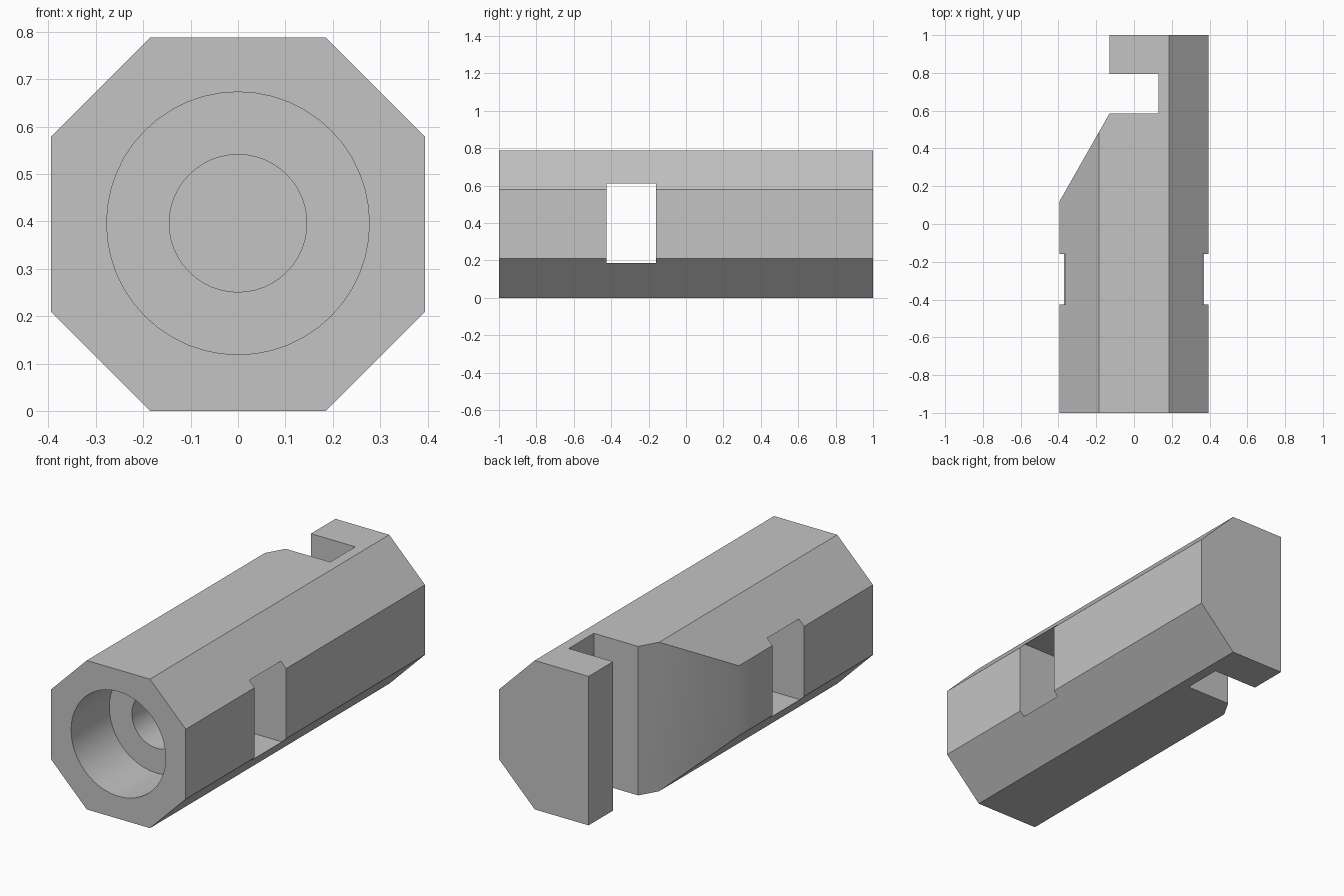
import bpy
import bmesh
import math
from mathutils import Matrix

cube = bpy.data.objects.get("Cube")
if cube:
    bpy.data.objects.remove(cube, do_unlink=True)

HALF, FLAT = 0.394, 0.185  # half width and half length of the flat sides

grey = bpy.data.materials.new("plain_grey")
grey.use_nodes = True
colour = (0.55, 0.55, 0.55, 1)
grey.diffuse_color = colour
grey.node_tree.nodes["Principled BSDF"].inputs["Base Color"].default_value = colour


def add_object(name, bm):
    bmesh.ops.recalc_face_normals(bm, faces=bm.faces)
    mesh = bpy.data.meshes.new(name)
    bm.to_mesh(mesh)
    bm.free()
    mesh.materials.append(grey)
    obj = bpy.data.objects.new(name, mesh)
    bpy.context.collection.objects.link(obj)
    return obj


def prism(name, points, direction):
    """Extrude a flat outline along a direction."""
    bm = bmesh.new()
    face = bm.faces.new([bm.verts.new(p) for p in points])
    moved = bmesh.ops.extrude_face_region(bm, geom=[face])["geom"]
    verts = [v for v in moved if isinstance(v, bmesh.types.BMVert)]
    bmesh.ops.translate(bm, verts=verts, vec=direction)
    return add_object(name, bm)


def bore(name, radius, y_end):
    """Round cutter entering from the front."""
    y_start = -1.1
    bm = bmesh.new()
    place = (Matrix.Translation((0, (y_start + y_end) / 2, HALF + 0.002))
             @ Matrix.Rotation(math.pi / 2, 4, 'X'))
    bmesh.ops.create_cone(bm, cap_ends=True, segments=48, radius1=radius,
                          radius2=radius, depth=y_end - y_start, matrix=place)
    return add_object(name, bm)


# Eight-sided bar
octagon = [(FLAT, -HALF), (HALF, -FLAT), (HALF, FLAT), (FLAT, HALF),
           (-FLAT, HALF), (-HALF, FLAT), (-HALF, -FLAT), (-FLAT, -HALF)]
body = prism("octagonal_connector", [(x, -1, z + HALF) for x, z in octagon], (0, 2, 0))

# Hook-shaped end with its sloping shoulder
hook = [(-0.13, 1.1), (-0.13, 0.795), (0.13, 0.795), (0.13, 0.585),
        (-0.13, 0.585), (-0.5, -0.066), (-0.5, 1.1)]
hook_cutter = prism("hook_cutter", [(x, y, -0.1) for x, y in hook], (0, 0, 1))

# Square window across the bar
window = [(-0.425, 0.185), (-0.16, 0.185), (-0.16, 0.61), (-0.425, 0.61)]
window_cutter = prism("window_cutter", [(-0.6, y, z) for y, z in window], (1.2, 0, 0))

# Stepped bore from the front into the window
cutters = [hook_cutter, window_cutter,
           bore("wide_bore_cutter", 0.277, -0.68),
           bore("narrow_bore_cutter", 0.145, -0.3)]

bpy.ops.object.select_all(action='DESELECT')
body.select_set(True)
bpy.context.view_layer.objects.active = body
for cutter in cutters:
    cutter.hide_render = True
    mod = body.modifiers.new(cutter.name, 'BOOLEAN')
    mod.operation = 'DIFFERENCE'
    mod.solver = 'EXACT'
    mod.object = cutter
    bpy.ops.object.modifier_apply(modifier=mod.name)
    bpy.data.objects.remove(cutter, do_unlink=True)

bpy.ops.object.shade_smooth_by_angle(angle=math.radians(32))
